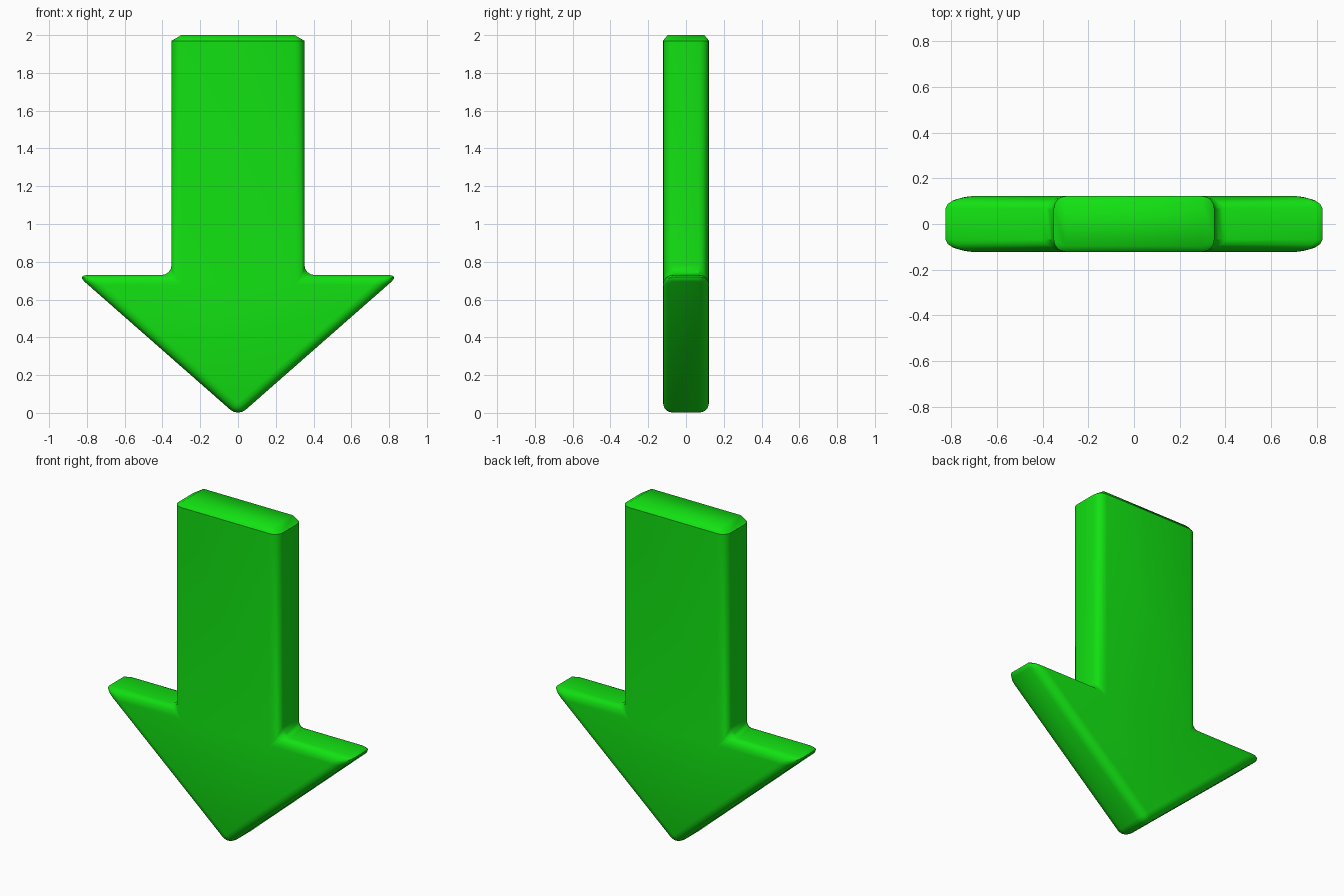
import bpy
import bmesh
from math import copysign, radians

cube = bpy.data.objects.get("Cube")
if cube:
    bpy.data.objects.remove(cube, do_unlink=True)

HALF_DEPTH = 0.122
SHAFT = 0.352
SHOULDER = 0.73
RIM_TOP = 1.97

green = bpy.data.materials.new("bright_green")
green.use_nodes = True
green.diffuse_color = (0.006, 0.75, 0.006, 1)
green.node_tree.nodes["Principled BSDF"].inputs["Base Color"].default_value = green.diffuse_color

# Arrow outline, mirrored from its right half
half = [(0.853, SHOULDER), (SHAFT, SHOULDER), (SHAFT, RIM_TOP)]
outline = [(0, -0.019)] + half + [(-x, z) for x, z in reversed(half)]

bm = bmesh.new()
face = bm.faces.new([bm.verts.new((x, -HALF_DEPTH, z)) for x, z in outline])
back = bmesh.ops.extrude_face_region(bm, geom=[face])["geom"]
bmesh.ops.translate(bm, vec=(0, 2 * HALF_DEPTH, 0),
                    verts=[v for v in back if isinstance(v, bmesh.types.BMVert)])
bmesh.ops.recalc_face_normals(bm, faces=bm.faces)

# Round every edge except the rim at the top of the shaft
soft = [e for e in bm.edges if min(v.co.z for v in e.verts) < RIM_TOP - 0.01]
bmesh.ops.bevel(bm, geom=soft, offset=0.053, offset_type='OFFSET', segments=4,
                profile=0.5, affect='EDGES', clamp_overlap=True)

# Chamfered cap narrowing to a sharp rectangle
top = max(bm.faces, key=lambda f: f.calc_center_median().z)
cap = bmesh.ops.extrude_face_region(bm, geom=[top])["geom"]
bmesh.ops.delete(bm, geom=[top], context='FACES_ONLY')
cap_verts = [v for v in cap if isinstance(v, bmesh.types.BMVert)]
for v in cap_verts:
    v.co = (copysign(0.30, v.co.x), copysign(0.097, v.co.y), 2.0)
bmesh.ops.remove_doubles(bm, verts=cap_verts, dist=0.001)
bmesh.ops.recalc_face_normals(bm, faces=bm.faces)

mesh = bpy.data.meshes.new("down_arrow")
bm.to_mesh(mesh)
bm.free()
mesh.materials.append(green)
arrow = bpy.data.objects.new("down_arrow", mesh)
bpy.context.collection.objects.link(arrow)

bpy.context.view_layer.objects.active = arrow
arrow.select_set(True)
bpy.ops.object.shade_smooth_by_angle(angle=radians(32))
